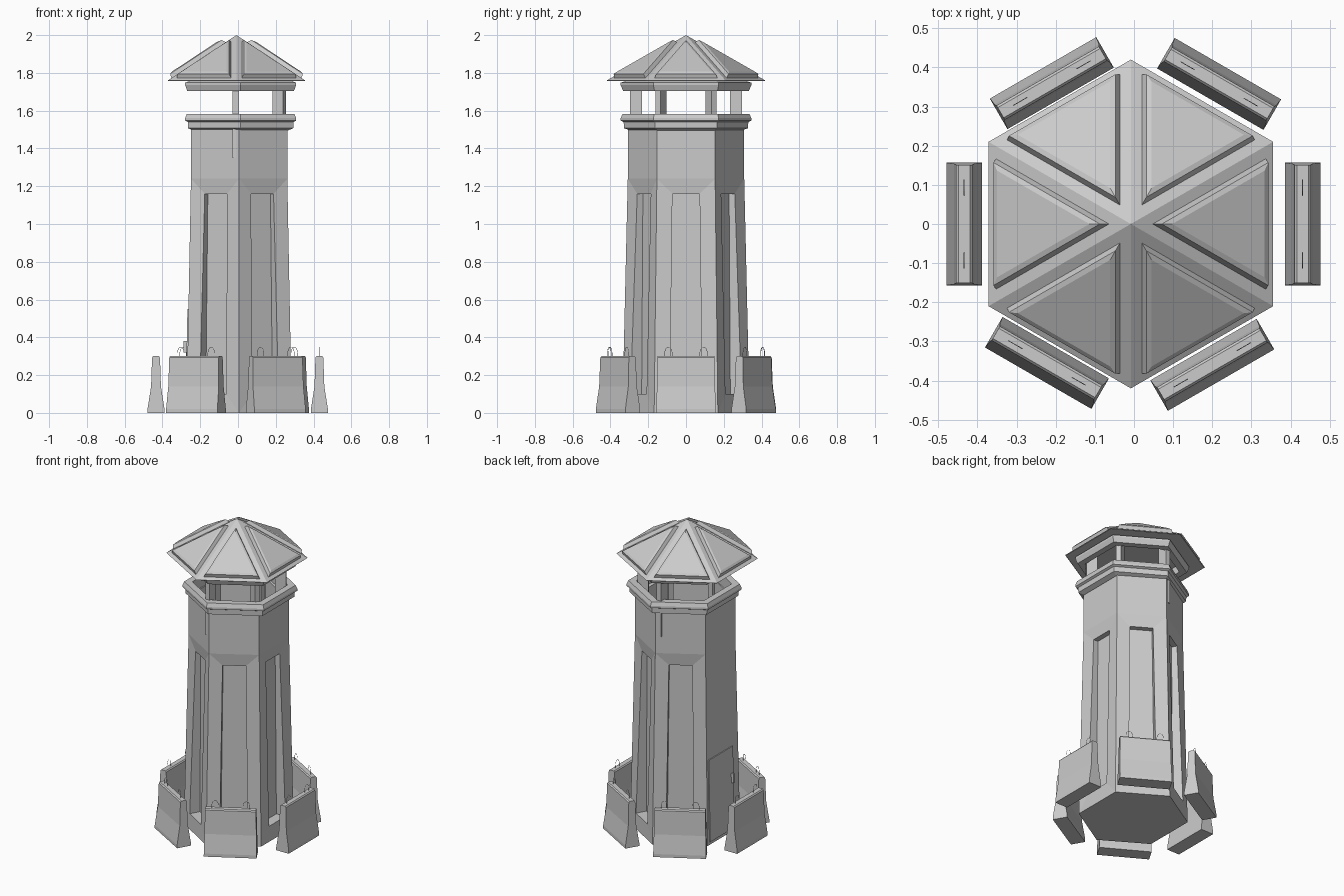
import bpy, bmesh
from math import sin, cos, tan, pi, radians, sqrt
from mathutils import Vector, Matrix

if "Cube" in bpy.data.objects:
    bpy.data.objects.remove(bpy.data.objects["Cube"])


def finish(name, bm):
    bmesh.ops.remove_doubles(bm, verts=bm.verts, dist=0.0002)
    bmesh.ops.recalc_face_normals(bm, faces=bm.faces)
    me = bpy.data.meshes.new(name)
    bm.to_mesh(me)
    bm.free()
    ob = bpy.data.objects.new(name, me)
    bpy.context.collection.objects.link(ob)
    return ob


def poly(bm, pts):
    bm.faces.new([bm.verts.new(p) for p in pts])


def hex_pt(k, r, z):
    a = radians(30 + 60 * k)
    return Vector((r * cos(a), r * sin(a), z))


def hex_lathe(name, profile, cx=0.0, sx=1.0):
    """Sweep a closed (radius, z) profile around six sides."""
    bm = bmesh.new()
    n = len(profile)
    for k in range(6):
        for i in range(n):
            (r1, z1), (r2, z2) = profile[i], profile[(i + 1) % n]
            if r1 == r2 == 0:
                continue
            pts = [hex_pt(k, r1, z1), hex_pt(k + 1, r1, z1),
                   hex_pt(k + 1, r2, z2), hex_pt(k, r2, z2)]
            if r1 == 0:
                pts = pts[1:]
            elif r2 == 0:
                pts = pts[:3]
            poly(bm, pts)
    for v in bm.verts:
        v.co.x = v.co.x * sx + cx
    return finish(name, bm)


def side(deg):
    """Frame of one hexagon side: local x along the side, y outward."""
    a = radians(deg)
    return Matrix(((sin(a), cos(a), 0, 0), (-cos(a), sin(a), 0, 0),
                   (0, 0, 1, 0), (0, 0, 0, 1)))


def box(name, frame, loc, size):
    bm = bmesh.new()
    bmesh.ops.create_cube(bm, size=1, matrix=frame @ Matrix.Translation(loc)
                          @ Matrix.Diagonal((*size, 1)))
    return finish(name, bm)


# tower body: tapered sides with deep recessed panels, plain side for the door
A0, A1, ZT, ZTOP, BACK = 0.292, 0.267, 1.24, 1.51, 0.222
H0, H1, HI = A0 * tan(pi / 6), A1 * tan(pi / 6), 0.138


def depth(z):
    return A0 + (A1 - A0) * z / ZT


bm = bmesh.new()
for k in range(6):
    M = side(60 * k)

    def quad(*pts):
        poly(bm, [M @ Vector(p) for p in pts])
    bl, br = (-H0, A0, 0), (H0, A0, 0)
    tl, tr = (-H1, A1, ZT), (H1, A1, ZT)
    ai = HI / tan(pi / 6)
    quad(tl, tr, (H1, A1, ZTOP), (-H1, A1, ZTOP))
    quad(bl, br, (0, 0, 0))
    # rim, inner parapet wall and sunken deck
    quad((-H1, A1, ZTOP), (H1, A1, ZTOP), (HI, ai, ZTOP), (-HI, ai, ZTOP))
    quad((-HI, ai, ZTOP), (HI, ai, ZTOP), (HI, ai, 1.35), (-HI, ai, 1.35))
    quad((-HI, ai, 1.35), (HI, ai, 1.35), (0, 0, 1.35))
    if k == 3:
        quad(bl, br, tr, tl)
        continue
    w0, w1, z0, z1 = 0.085, 0.072, 0.1, 1.16
    o = [(-w0, depth(z0), z0), (w0, depth(z0), z0),
         (w1, depth(z1) - 0.012, z1), (-w1, depth(z1) - 0.012, z1)]
    b = [(x, BACK, z) for x, y, z in o]
    outer = [bl, br, tr, tl]
    for i in range(4):
        j = (i + 1) % 4
        quad(outer[i], outer[j], o[j], o[i])
        quad(o[i], o[j], b[j], b[i])
    quad(*b)
for v in bm.verts:
    v.co.x = v.co.x * 0.955 + 0.006
finish("tower_body", bm)

# parapet cornice and the matching ring beneath the roof
hex_lathe("parapet_cornice", [(0.295, 1.495), (0.328, 1.507), (0.33, 1.54), (0.346, 1.547),
                              (0.346, 1.56), (0.336, 1.583), (0.287, 1.583), (0.287, 1.495)],
          0.014, 0.98)
hex_lathe("roof_ring", [(0.287, 1.705), (0.333, 1.705), (0.346, 1.735), (0.346, 1.748),
                        (0.325, 1.755), (0.315, 1.759), (0.287, 1.759)], 0.014, 0.98)

# roof posts on four of the corners
for deg in (-90, -30, 30, 90):
    box("roof_post", Matrix.Translation((-0.012, 0, 0)) @ side(deg),
        (0, 0.265, 1.555), (0.032, 0.065, 0.41))

# pyramid roof with flat underside
CX, R, ZE, ZA = -0.008, 0.42, 1.76, 2.0
hex_lathe("roof", [(R, ZE), (0, ZA), (0, ZE - 0.003), (R - 0.004, ZE - 0.003)], CX)

# raised triangular roof panels
AP = R * cos(pi / 6)
slope = (ZA - ZE) / AP
L = sqrt(1 + slope * slope)
bm = bmesh.new()
for k in range(6):
    M = Matrix.Translation((CX, 0, 0)) @ side(60 * k)
    rings = []
    for inset, h in ((0, -0.002), (0.006, 0.022), (0.018, 0.027)):
        a, c = 0.055 + 2 * inset, 0.345 - inset
        w = (c - a) * tan(pi / 6)
        ring = []
        for x, d in ((0, a), (w, c), (-w, c)):
            p = Vector((x, d, ZA - d * slope)) + Vector((0, slope / L, 1 / L)) * h
            ring.append(M @ p)
        rings.append(ring)
    for r1, r2 in zip(rings, rings[1:]):
        for i in range(3):
            j = (i + 1) % 3
            poly(bm, [r1[i], r1[j], r2[j], r2[i]])
    poly(bm, rings[-1])
finish("roof_panels", bm)

# door and handle on the -x side, leaning with the wall
D = (Matrix.Translation((0.006, 0, 0)) @ side(180) @ Matrix.Translation((0, A0 * 0.955, 0))
     @ Matrix.Rotation((A0 - A1) / ZT, 4, 'X'))
box("door", D, (0.022, 0, 0.285), (0.25, 0.012, 0.53))
box("door_handle", D, (-0.085, 0.014, 0.35), (0.012, 0.016, 0.06))

# concrete barriers with lifting loops
half = [(0.045, 0), (0.045, 0.02), (0.026, 0.14), (0.021, 0.293), (0.015, 0.3)]
prof = half + [(-y, z) for y, z in reversed(half)]
spots = [(0, 0.431, 0), (60, 0.2175, 0.358), (120, -0.21, 0.36),
         (180, -0.434, 0), (240, -0.2225, -0.355), (300, 0.2, -0.36)]
for deg, px, py in spots:
    M = Matrix.Translation((px, py, 0)) @ side(deg)
    bm = bmesh.new()
    ends = []
    for s in (-1, 1):
        ends.append([bm.verts.new(M @ Vector((s * (0.157 - 0.02 * z), y, z))) for y, z in prof])
        bm.faces.new(ends[-1])
    for i in range(len(prof)):
        j = (i + 1) % len(prof)
        bm.faces.new((ends[0][i], ends[0][j], ends[1][j], ends[1][i]))
    finish("barrier", bm)
    cu = bpy.data.curves.new("lifting_loop", 'CURVE')
    cu.dimensions = '3D'
    cu.bevel_depth, cu.bevel_resolution = 0.0012, 0
    for s in (-1, 1):
        path = [(0.02, 0.29)] + [(0.02 * cos(t * pi / 6), 0.318 + 0.03 * sin(t * pi / 6))
                                 for t in range(7)] + [(-0.02, 0.29)]
        sp = cu.splines.new('POLY')
        sp.points.add(len(path) - 1)
        for q, (x, z) in zip(sp.points, path):
            q.co = (*(M @ Vector((s * 0.093 + x, 0, z))), 1)
    bpy.context.collection.objects.link(bpy.data.objects.new("lifting_loop", cu))
